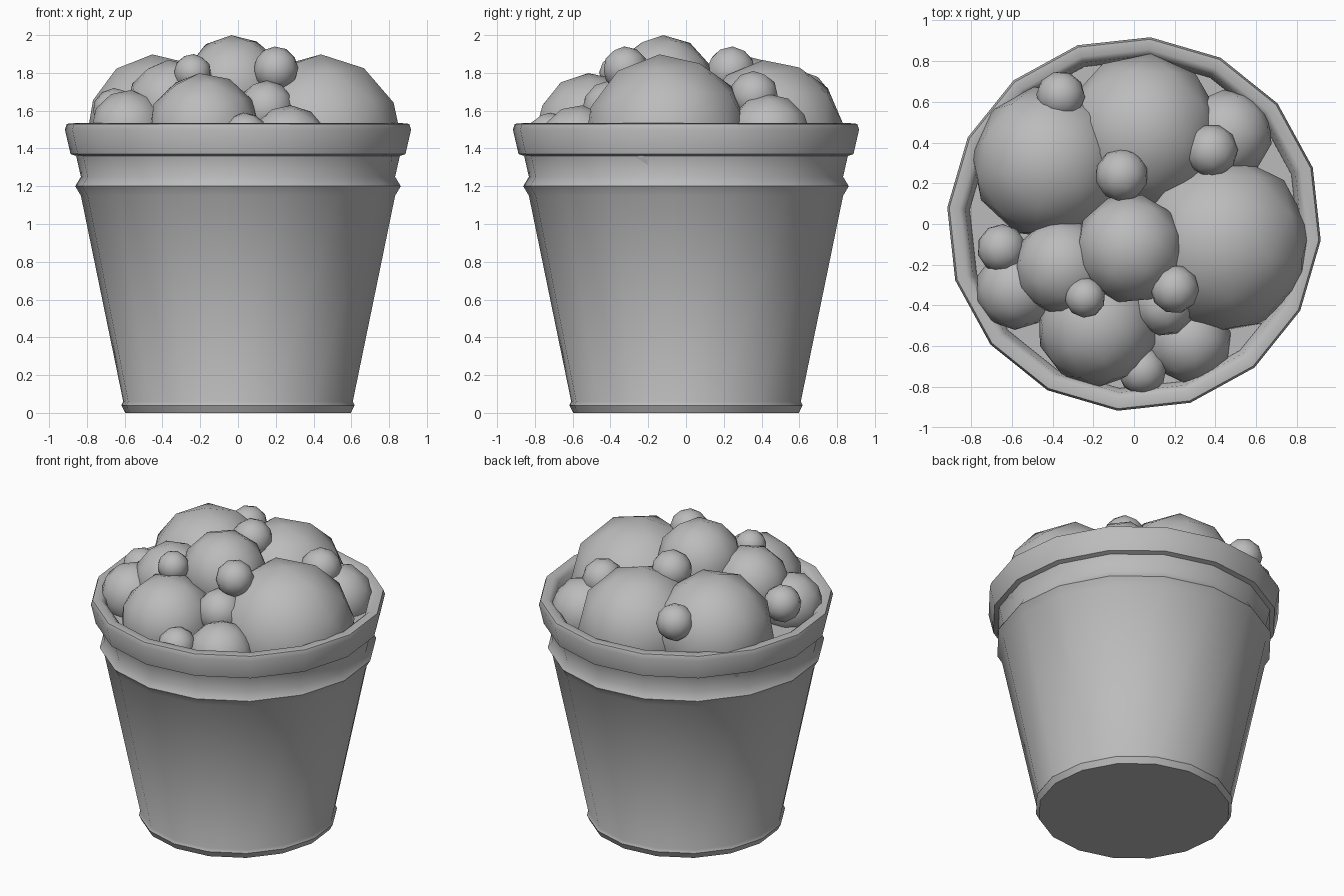
import bpy, bmesh, math, random
from mathutils import Matrix, Euler

random.seed(4)
cube = bpy.data.objects.get("Cube")
if cube:
    bpy.data.objects.remove(cube, do_unlink=True)

# Single plain grey for everything
grey = bpy.data.materials.new("plain_grey")
grey.use_nodes = True
grey.diffuse_color = (0.5, 0.5, 0.5, 1)
grey.node_tree.nodes["Principled BSDF"].inputs["Base Color"].default_value = (0.5, 0.5, 0.5, 1)


def finish(name, bm, angle):
    """Turn a bmesh into a smooth-shaded object."""
    bmesh.ops.recalc_face_normals(bm, faces=bm.faces)
    mesh = bpy.data.meshes.new(name)
    bm.to_mesh(mesh)
    bm.free()
    mesh.materials.append(grey)
    obj = bpy.data.objects.new(name, mesh)
    bpy.context.collection.objects.link(obj)
    bpy.ops.object.select_all(action="DESELECT")
    obj.select_set(True)
    bpy.context.view_layer.objects.active = obj
    bpy.ops.object.shade_smooth_by_angle(angle=math.radians(angle))
    return obj


def lathe(name, profile, sides=16, turn=-5, angle=50):
    """Revolve (radius, height) points; both ends are capped."""
    bm = bmesh.new()
    rings = []
    for r, z in profile:
        angles = [math.radians(turn + 360 * i / sides) for i in range(sides)]
        rings.append([bm.verts.new((r * math.cos(a), r * math.sin(a), z)) for a in angles])
    for low, high in zip(rings, rings[1:]):
        for i in range(sides):
            j = (i + 1) % sides
            bm.faces.new((low[i], low[j], high[j], high[i]))
    bm.faces.new(rings[0])
    bm.faces.new(rings[-1])
    return finish(name, bm, angle)


# Pot: foot, tapered wall, raised band, thick rolled rim, inner wall and floor
lathe("pot", [
    (0.60, 0), (0.62, 0.04), (0.61, 0.06), (0.835, 1.15), (0.865, 1.20),
    (0.835, 1.25), (0.86, 1.36), (0.89, 1.37), (0.92, 1.50), (0.91, 1.53),
    (0.86, 1.535), (0.83, 1.51), (0.80, 1.36), (0.58, 0.08),
])

# Soil filling the pot beneath the stones
lathe("soil", [(0.77, 1.30), (0.81, 1.42)])

# Stones: centre x, y, z, then radius
stones = {
    "large_stone": [
        (0.43, -0.10, 1.46, 0.44), (0.04, 0.45, 1.48, 0.39), (-0.42, 0.30, 1.52, 0.38),
    ],
    "medium_stone": [
        (-0.02, -0.12, 1.73, 0.27), (-0.18, -0.50, 1.50, 0.30), (-0.35, -0.21, 1.63, 0.24),
        (-0.58, -0.32, 1.51, 0.20), (0.46, 0.44, 1.47, 0.22), (0.27, -0.57, 1.42, 0.21),
        (0.15, -0.40, 1.61, 0.15),
    ],
    "small_stone": [
        (-0.65, -0.12, 1.60, 0.12), (-0.24, -0.36, 1.80, 0.10), (0.20, -0.32, 1.82, 0.12),
        (-0.06, 0.24, 1.81, 0.13), (0.38, 0.36, 1.68, 0.13), (-0.36, 0.63, 1.68, 0.12),
        (0.04, -0.72, 1.47, 0.12),
    ],
}
for name, places in stones.items():
    for x, y, z, r in places:
        bm = bmesh.new()
        bmesh.ops.create_icosphere(bm, subdivisions=2, radius=r)
        spin = Euler((random.uniform(-0.1, 0.1), random.uniform(-0.1, 0.1), random.uniform(0, 6)))
        bm.transform(Matrix.Translation((x, y, z)) @ spin.to_matrix().to_4x4())
        finish(name, bm, 60)
